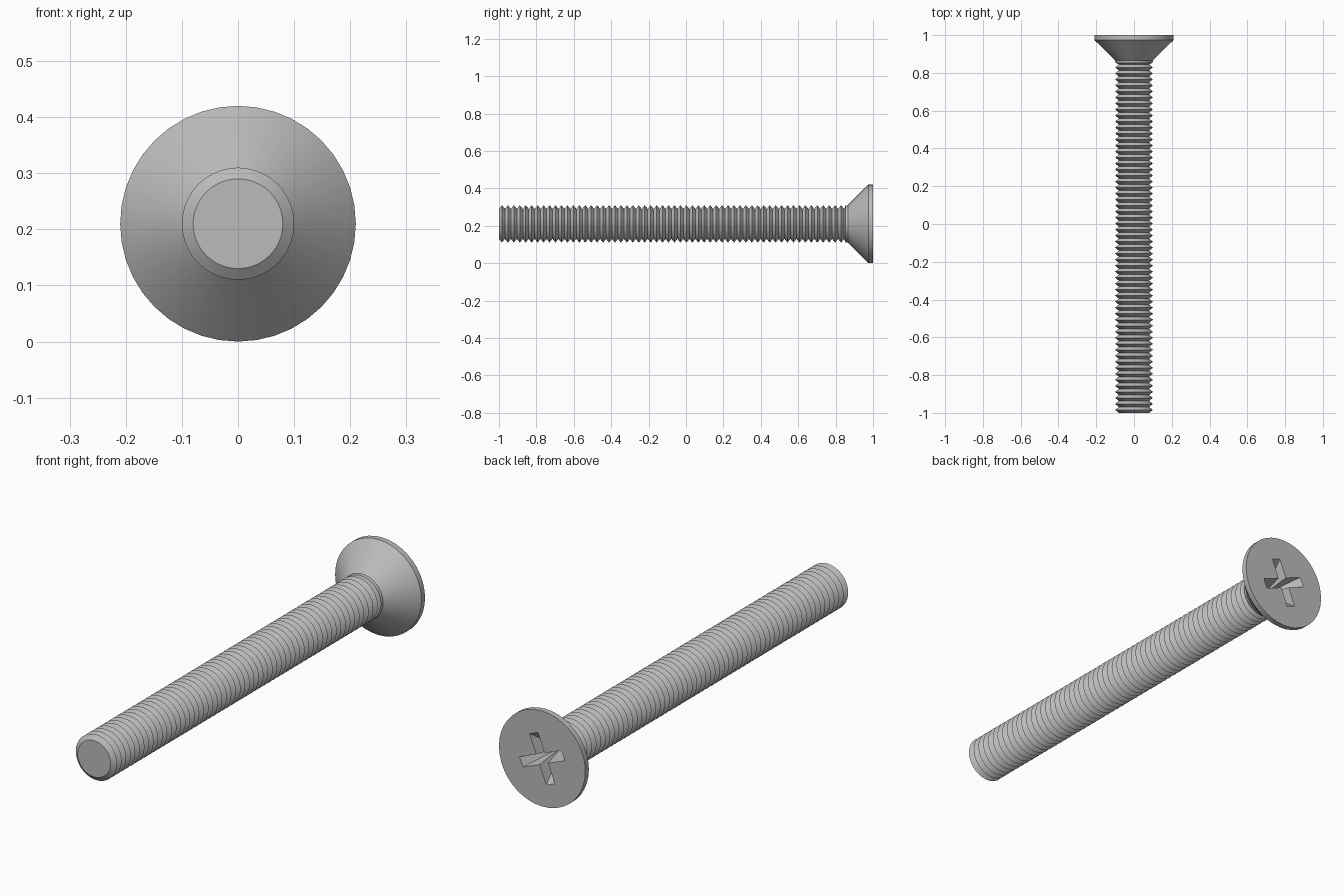
import bpy, bmesh
from math import sin, cos, pi, radians
from mathutils import Vector

cube = bpy.data.objects.get("Cube")
if cube:
    bpy.data.objects.remove(cube)

AXIS_Z = 0.21          # height of the screw axis
SEGMENTS = 40
NECK = 0.865           # where the head cone begins

steel = bpy.data.materials.new("grey_steel")
steel.use_nodes = True
steel.diffuse_color = (0.5, 0.5, 0.5, 1)
steel.node_tree.nodes["Principled BSDF"].inputs["Base Color"].default_value = (0.5, 0.5, 0.5, 1)


def lathe(bm, profile):
    """Revolve (y, radius) points around the screw axis; return the rings."""
    rings = []
    for y, r in profile:
        rings.append([bm.verts.new((r * sin(2 * pi * i / SEGMENTS), y, r * cos(2 * pi * i / SEGMENTS)))
                      for i in range(SEGMENTS)])
    for a, b in zip(rings, rings[1:]):
        for i in range(SEGMENTS):
            j = (i + 1) % SEGMENTS
            bm.faces.new((a[i], a[j], b[j], b[i]))
    return rings


def loop_edges(bm, verts):
    return [bm.edges.new((v, w)) if not bm.edges.get((v, w)) else bm.edges.get((v, w))
            for v, w in zip(verts, verts[1:] + verts[:1])]


def finish(bm, name):
    bmesh.ops.recalc_face_normals(bm, faces=bm.faces)
    mesh = bpy.data.meshes.new(name)
    bm.to_mesh(mesh)
    bm.free()
    mesh.materials.append(steel)
    obj = bpy.data.objects.new(name, mesh)
    obj.location.z = AXIS_Z
    bpy.context.collection.objects.link(obj)
    bpy.ops.object.select_all(action='DESELECT')
    obj.select_set(True)
    bpy.context.view_layer.objects.active = obj
    bpy.ops.object.shade_smooth_by_angle(angle=radians(30))
    return obj


# Threaded shaft: a row of V-shaped ridges, then a short plain neck
turns = 58
start, end = -1.0, 0.845
pitch = (end - start) / turns
profile = []
for t in range(turns):
    profile += [(start + t * pitch, 0.08), (start + (t + 0.5) * pitch, 0.1)]
profile += [(end, 0.08), (end + 0.008, 0.098), (NECK, 0.1)]
bm = bmesh.new()
rings = lathe(bm, profile)
bm.faces.new(rings[0])
finish(bm, "threaded_shaft")

# Countersunk head: cone and thin rim
bm = bmesh.new()
rings = lathe(bm, [(NECK, 0.1), (0.975, 0.21), (1.0, 0.21)])

# Cross recess: outline in the flat face, sloping down to one point
arm, half_width, turn = 0.11, 0.022, radians(22)
outline = []
for k in range(4):
    a = k * pi / 2 - turn
    along = Vector((cos(a), 0, sin(a)))
    across = Vector((-sin(a), 0, cos(a)))
    for u, v in ((arm, -half_width), (arm, half_width), (half_width, half_width)):
        outline.append(bm.verts.new(along * u + across * v + Vector((0, 1, 0))))
edges = loop_edges(bm, rings[-1]) + loop_edges(bm, outline)
bmesh.ops.triangle_fill(bm, use_beauty=True, use_dissolve=False, edges=edges, normal=(0, 1, 0))
tip = bm.verts.new((0, 0.865, 0))
for v, w in zip(outline, outline[1:] + outline[:1]):
    bm.faces.new((v, w, tip))
finish(bm, "countersunk_head")
